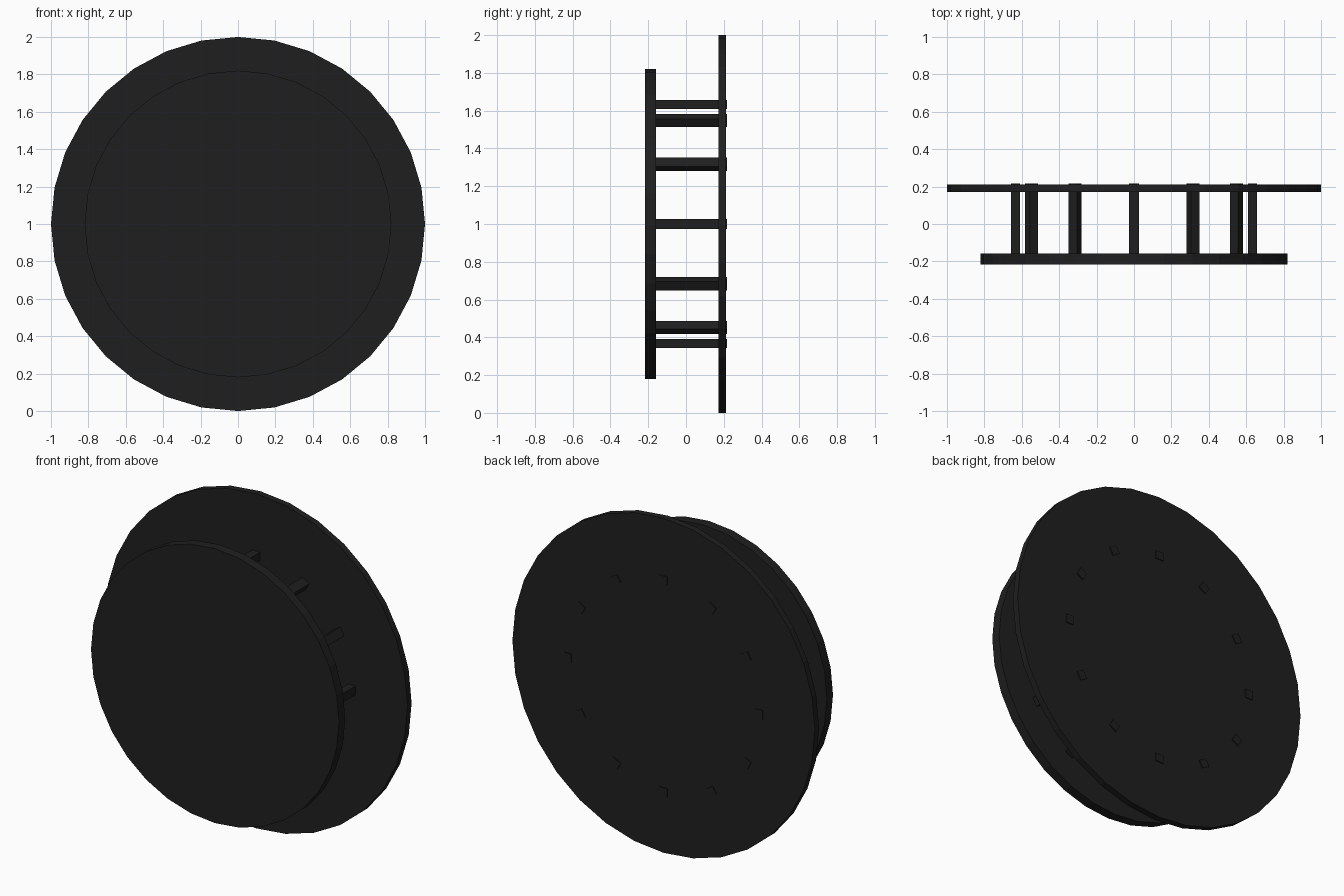
import bpy, math

if "Cube" in bpy.data.objects:
    bpy.data.objects.remove(bpy.data.objects["Cube"])

black = bpy.data.materials.new("matte black")
black.diffuse_color = (0.0135, 0.0135, 0.0135, 1)
black.use_nodes = True
black.node_tree.nodes["Principled BSDF"].inputs["Base Color"].default_value = black.diffuse_color


def disc(name, radius, y0, y1):
    # 32-sided plate whose axis runs front to back
    bpy.ops.mesh.primitive_cylinder_add(vertices=32, radius=radius, depth=y1 - y0,
                                        location=(0, (y0 + y1) / 2, 1),
                                        rotation=(math.pi / 2, 0, 0))
    ob = bpy.context.object
    ob.name = name
    ob.data.materials.append(black)


disc("front_plate", 0.82, -0.217, -0.159)
disc("back_plate", 1.0, 0.172, 0.211)

# ring of square spacer pegs, poking slightly through the back plate
PEG_RADIUS, PEG_WIDTH, Y0, Y1 = 0.633, 0.048, -0.165, 0.217
for i in range(12):
    a = i * math.pi / 6
    bpy.ops.mesh.primitive_cube_add(
        size=1, rotation=(0, -a, 0),
        location=(PEG_RADIUS * math.cos(a), (Y0 + Y1) / 2, 1 + PEG_RADIUS * math.sin(a)))
    peg = bpy.context.object
    peg.name = f"spacer_peg_{i + 1}"
    peg.scale = (PEG_WIDTH, Y1 - Y0, PEG_WIDTH * 1.1)
    peg.data.materials.append(black)
